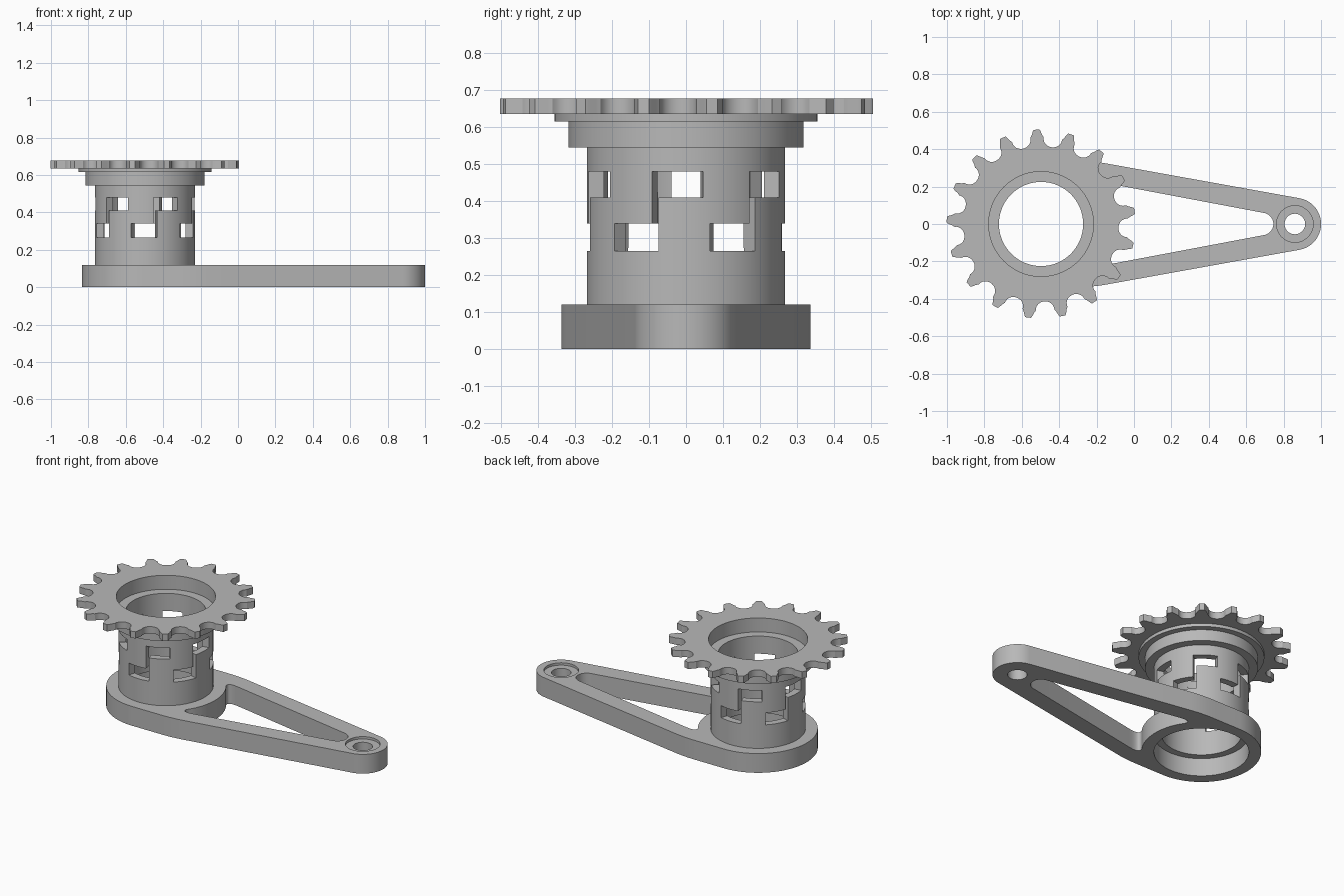
import bpy, bmesh, math
from math import sin, cos, radians, pi

cube = bpy.data.objects.get("Cube")
if cube:
    bpy.data.objects.remove(cube, do_unlink=True)

CX = -0.497          # axis of the hub
TIP_X = 0.86         # axis of the small eye
TEETH = 17

grey = bpy.data.materials.new("plain_grey")
grey.use_nodes = True
grey.diffuse_color = (0.48, 0.48, 0.48, 1)
grey.node_tree.nodes["Principled BSDF"].inputs["Base Color"].default_value = (0.48, 0.48, 0.48, 1)


def activate(obj):
    bpy.ops.object.select_all(action="DESELECT")
    obj.select_set(True)
    bpy.context.view_layer.objects.active = obj


def finish(obj):
    obj.data.materials.clear()
    obj.data.materials.append(grey)
    activate(obj)
    bpy.ops.object.shade_smooth_by_angle(angle=radians(30))


def mesh_object(name, bm):
    bmesh.ops.recalc_face_normals(bm, faces=bm.faces)
    mesh = bpy.data.meshes.new(name)
    bm.to_mesh(mesh)
    bm.free()
    obj = bpy.data.objects.new(name, mesh)
    bpy.context.collection.objects.link(obj)
    return obj


def arc(cx, r, a0, a1, n):
    return [(cx + r * cos(radians(a0 + (a1 - a0) * i / n)),
             r * sin(radians(a0 + (a1 - a0) * i / n))) for i in range(n + 1)]


def circle(cx, r, n=96):
    return arc(cx, r, 0, 360, n)[:-1]


def bend(p, q, s, n=10):
    """Rounded corner from p to s, pulled towards q."""
    return [tuple((1 - t) ** 2 * a + 2 * t * (1 - t) * b + t * t * c for a, b, c in zip(p, q, s))
            for t in (i / n for i in range(n + 1))]


def mirrored(half):
    """Closed loop from a half outline and its reflection in y."""
    return half + [(x, -y) for x, y in reversed(half) if abs(y) > 1e-6]


def plate(name, loops, z0, z1):
    """Flat plate with holes, from an outer loop and inner loops."""
    curve = bpy.data.curves.new(name, "CURVE")
    curve.dimensions = "2D"
    curve.fill_mode = "BOTH"
    curve.extrude = (z1 - z0) / 2
    for loop in loops:
        spline = curve.splines.new("POLY")
        spline.points.add(len(loop) - 1)
        for point, (x, y) in zip(spline.points, loop):
            point.co = (x, y, 0, 1)
        spline.use_cyclic_u = True
    obj = bpy.data.objects.new(name, curve)
    bpy.context.collection.objects.link(obj)
    obj.location.z = (z0 + z1) / 2
    activate(obj)
    bpy.ops.object.convert(target="MESH")
    obj = bpy.context.object
    bm = bmesh.new()
    bm.from_mesh(obj.data)
    bmesh.ops.remove_doubles(bm, verts=bm.verts, dist=1e-5)
    bmesh.ops.recalc_face_normals(bm, faces=bm.faces)
    bm.to_mesh(obj.data)
    bm.free()
    return obj


def ring(name, profile, n=120):
    """Closed (r, z) profile turned around the hub axis."""
    bm = bmesh.new()
    rows = [[bm.verts.new((CX + r * cos(2 * pi * i / n), r * sin(2 * pi * i / n), z))
             for r, z in profile] for i in range(n)]
    m = len(profile)
    for i in range(n):
        a, b = rows[i], rows[(i + 1) % n]
        for j in range(m):
            k = (j + 1) % m
            bm.faces.new((a[j], b[j], b[k], a[k]))
    return mesh_object(name, bm)


# Arm: round hub end, straight tapering sides, small round tip
outer_half = arc(CX, 0.337, 180, 90, 40)
outer_half += bend((-0.30, 0.337), (-0.223, 0.337), (-0.147, 0.3235))
outer_half += arc(TIP_X, 0.14, 79.6, 0, 20)

# Opening between the two struts, curved around the hub
window_half = arc(CX, 0.34, 0, 29, 12)
window_half += bend(window_half.pop(), (CX + 0.24, 0.238), (CX + 0.345, 0.219))
window_half += arc(0.685, 0.06, 79.8, 0, 12)

arm = plate("arm", [mirrored(outer_half), mirrored(window_half),
                    circle(CX, 0.268, 120), circle(TIP_X, 0.055, 48)], 0, 0.12)

# Shallow counterbore around the tip hole
bpy.ops.mesh.primitive_cylinder_add(vertices=64, radius=0.098, depth=0.04,
                                    location=(TIP_X, 0, 0.125))
cutter = bpy.context.object
cutter.name = "counterbore_cutter"
cutter.hide_render = True
cut = arm.modifiers.new("counterbore", "BOOLEAN")
cut.operation = "DIFFERENCE"
cut.solver = "EXACT"
cut.object = cutter
activate(arm)
bpy.ops.object.modifier_apply(modifier=cut.name)
bpy.data.objects.remove(cutter, do_unlink=True)
finish(arm)

# Hub tube with six stepped slots
LEVELS = [0.112, 0.265, 0.34, 0.41, 0.48, 0.55]
OPEN = {1: (14, 44), 2: (40, 44), 3: (40, 70)}   # open angles per band, repeated every 60 degrees
STEP = 2
bm = bmesh.new()
count = 360 // STEP
grid = [[bm.verts.new((CX + 0.268 * cos(radians(i * STEP)), 0.268 * sin(radians(i * STEP)), z))
         for z in LEVELS] for i in range(count)]
for i in range(count):
    middle = i * STEP + STEP / 2
    for band in range(len(LEVELS) - 1):
        lo, hi = OPEN.get(band, (0, 0))
        if (middle - lo) % 60 < hi - lo:
            continue
        a, b = grid[i], grid[(i + 1) % count]
        bm.faces.new((a[band], b[band], b[band + 1], a[band + 1]))
tube = mesh_object("slotted_tube", bm)
wall = tube.modifiers.new("wall", "SOLIDIFY")
wall.thickness = 0.043
wall.offset = -1
activate(tube)
bpy.ops.object.modifier_apply(modifier=wall.name)
finish(tube)

# Stepped collar with a seat inside
collar = ring("collar", [(0.225, 0.545), (0.318, 0.545), (0.318, 0.615), (0.355, 0.615),
                         (0.355, 0.636), (0.28, 0.636), (0.28, 0.59), (0.225, 0.59)])
finish(collar)

# Toothed wheel: one tooth gap repeated around the axis
pitch = 2 * pi / TEETH
gap = [(0.505, -0.078), (0.497, -0.0715), (0.475, -0.059)]          # (radius, sideways offset)
gap += [(0.464 - 0.050 * cos(radians(a)), 0.050 * sin(radians(a))) for a in range(-90, 91, 15)]
gap += [(r, -s) for r, s in reversed(gap[:3])]
outline = []
for k in range(TEETH):
    mid = radians(8) + (k + 0.5) * pitch
    for r, s in gap:
        angle = mid + s / r
        outline.append((CX + r * cos(angle), r * sin(angle)))
wheel = plate("toothed_wheel", [outline, circle(CX, 0.28, 120)], 0.635, 0.677)
finish(wheel)
